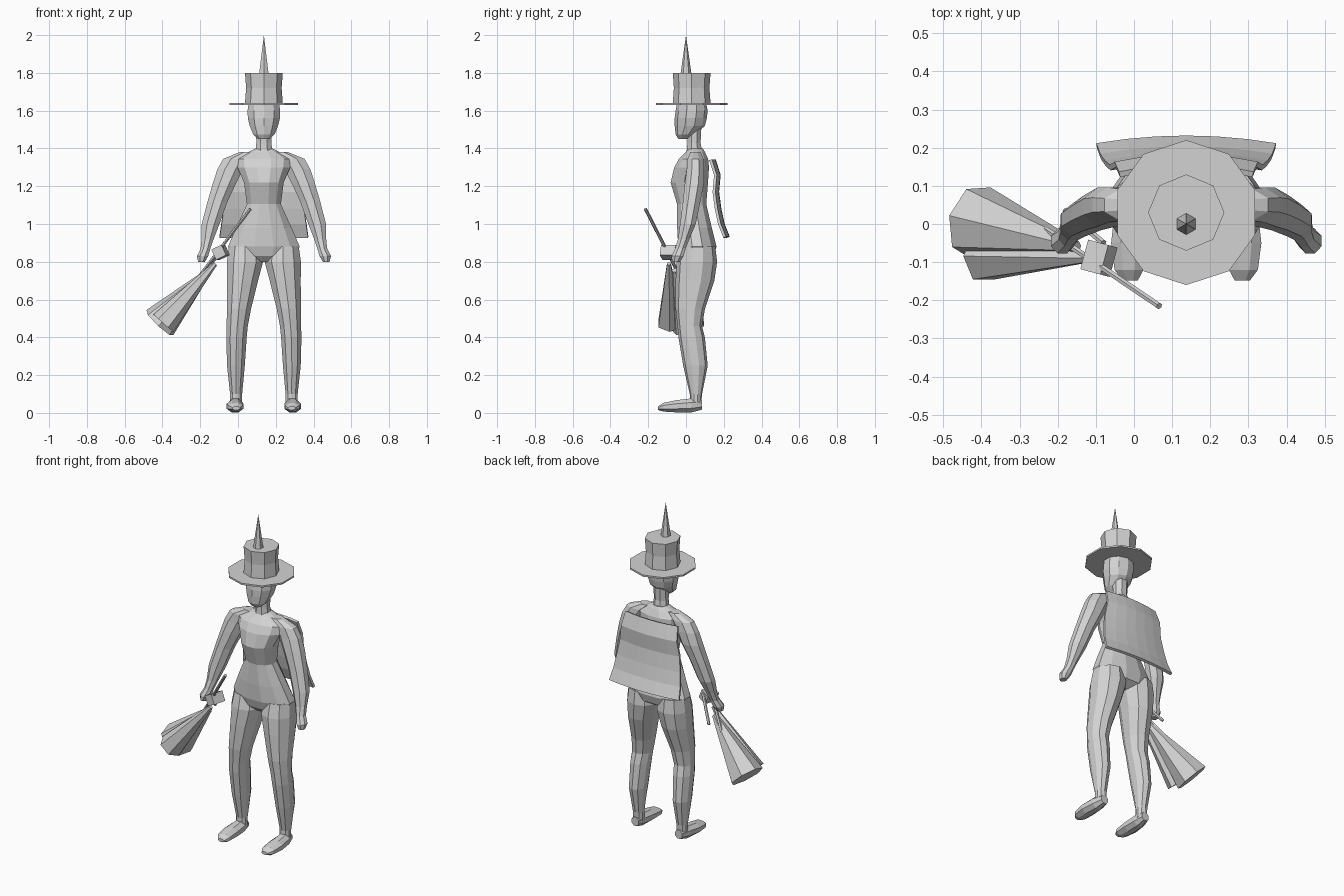
import bpy, bmesh, math
from mathutils import Vector, Matrix

cube = bpy.data.objects.get("Cube")
if cube:
    bpy.data.objects.remove(cube, do_unlink=True)

CX = 0.137  # centre line of the figure

grey = bpy.data.materials.new("plain_grey")
grey.use_nodes = True
colour = (0.65, 0.65, 0.65, 1)
grey.diffuse_color = colour
grey.node_tree.nodes["Principled BSDF"].inputs["Base Color"].default_value = colour


def finish(name, bm):
    """Turn a bmesh into a named, flat shaded grey object."""
    bmesh.ops.recalc_face_normals(bm, faces=bm.faces)
    mesh = bpy.data.meshes.new(name)
    bm.to_mesh(mesh)
    bm.free()
    mesh.materials.append(grey)
    obj = bpy.data.objects.new(name, mesh)
    bpy.context.collection.objects.link(obj)
    return obj


def loft(name, rings, place, sides=10):
    """Skin elliptical rings (t, centre, half width, low, high)."""
    bm = bmesh.new()
    loops = []
    for t, centre, half, low, high in rings:
        loop = []
        for i in range(sides):
            a = math.tau * (i + 0.5) / sides
            u = centre + half * math.cos(a) / math.cos(math.pi / sides)
            v = (low + high) / 2 + (high - low) / 2 * math.sin(a)
            loop.append(bm.verts.new(place(t, u, v)))
        loops.append(loop)
    for lower, upper in zip(loops, loops[1:]):
        for i in range(sides):
            j = (i + 1) % sides
            bm.faces.new((lower[i], lower[j], upper[j], upper[i]))
    bm.faces.new(loops[0])
    bm.faces.new(loops[-1])
    return finish(name, bm)


def upright(side=1):
    return lambda t, u, v: Vector((CX + side * u, v, t))


def lengthwise(side):
    return lambda t, u, v: Vector((CX + side * u, t, v))


def rod(name, start, end, r1, r2, sides):
    """Straight tapered bar between two points."""
    start, end = Vector(start), Vector(end)
    axis = end - start
    bm = bmesh.new()
    matrix = Matrix.Translation((start + end) / 2) @ axis.to_track_quat("Z", "Y").to_matrix().to_4x4()
    bmesh.ops.create_cone(bm, cap_ends=True, segments=sides, radius1=r1,
                          radius2=r2, depth=axis.length, matrix=matrix)
    return finish(name, bm)


# Torso with a sharp under-bust band, then neck and head
loft("torso", [
    (0.80, 0, 0.06, 0.0, 0.10), (0.83, 0, 0.165, -0.03, 0.15),
    (0.88, 0, 0.19, -0.045, 0.165), (0.98, 0, 0.147, -0.05, 0.14),
    (1.105, 0, 0.09, -0.05, 0.11), (1.22, 0, 0.105, -0.085, 0.12),
    (1.30, 0, 0.14, -0.065, 0.125), (1.345, 0, 0.145, -0.04, 0.12),
    (1.385, 0, 0.075, 0.0, 0.10), (1.40, 0, 0.045, 0.01, 0.09),
], upright(), sides=12)
loft("neck", [(1.38, 0, 0.045, 0.0, 0.09), (1.43, 0, 0.04, 0.005, 0.08),
              (1.52, 0, 0.042, 0.005, 0.085)], upright(), sides=8)
loft("head", [
    (1.45, 0, 0.03, -0.04, 0.01), (1.475, 0, 0.057, -0.055, 0.05),
    (1.52, 0, 0.075, -0.06, 0.10), (1.56, 0, 0.085, -0.06, 0.11),
    (1.60, 0, 0.086, -0.055, 0.115), (1.65, 0, 0.08, -0.045, 0.105),
], upright())

# Mirrored limbs
leg = [
    (0.88, 0.10, 0.085, -0.03, 0.155), (0.80, 0.10, 0.096, -0.05, 0.165),
    (0.70, 0.113, 0.082, -0.055, 0.15), (0.55, 0.132, 0.064, -0.055, 0.10),
    (0.46, 0.141, 0.056, -0.045, 0.085), (0.40, 0.145, 0.054, -0.04, 0.10),
    (0.25, 0.148, 0.047, -0.015, 0.115), (0.10, 0.147, 0.032, 0.02, 0.085),
    (0.04, 0.147, 0.032, 0.02, 0.08),
]
foot = [
    (-0.148, 0.147, 0.02, 0.015, 0.035), (-0.12, 0.15, 0.038, 0.005, 0.055),
    (-0.05, 0.153, 0.044, 0, 0.07), (0.03, 0.15, 0.038, 0, 0.08),
    (0.085, 0.147, 0.024, 0.015, 0.07),
]
arm = [
    (1.38, 0.09, 0.04, 0.02, 0.08), (1.345, 0.145, 0.07, 0.005, 0.095),
    (1.29, 0.178, 0.068, 0, 0.10), (1.22, 0.207, 0.062, -0.01, 0.10),
    (1.12, 0.245, 0.053, -0.02, 0.08), (1.0, 0.282, 0.047, -0.035, 0.055),
    (0.92, 0.298, 0.032, -0.045, 0.02), (0.87, 0.309, 0.026, -0.06, 0.0),
    (0.83, 0.325, 0.03, -0.08, -0.01), (0.80, 0.33, 0.018, -0.075, -0.03),
]
for label, side in (("left", 1), ("right", -1)):
    loft(label + "_leg", leg, upright(side))
    loft(label + "_foot", foot, lengthwise(side), sides=8)
    loft(label + "_arm", arm, upright(side), sides=8)

# Hat: wide brim, slightly waisted crown, tall spike
HAT_Y = 0.03
rod("hat_brim", (CX, HAT_Y, 1.63), (CX, HAT_Y, 1.64), 0.19, 0.19, 10)
for label, low, high, r1, r2 in (("hat_crown_base", 1.64, 1.72, 0.1, 0.094),
                                 ("hat_crown_top", 1.72, 1.80, 0.094, 0.1)):
    rod(label, (CX, HAT_Y, low), (CX, HAT_Y, high), r1, r2, 8)
rod("hat_spike", (CX, 0, 1.78), (CX, 0, 2.0), 0.031, 0, 6)

# Cape: a wavy sheet that widens downward and curves round the back
bm = bmesh.new()
rows = []
for z, y in ((1.34, 0.15), (1.26, 0.176), (1.17, 0.168),
             (1.08, 0.18), (1.0, 0.197), (0.93, 0.225)):
    half = 0.175 + (1.34 - z) * 0.146
    rows.append([bm.verts.new((CX + s / 3 * half, y - 0.02 * (s / 3) ** 2, z))
                 for s in range(-3, 4)])
for upper, lower in zip(rows, rows[1:]):
    for i in range(len(upper) - 1):
        bm.faces.new((upper[i], upper[i + 1], lower[i + 1], lower[i]))
cape = finish("cape", bm)
thickness = cape.modifiers.new("thickness", "SOLIDIFY")
thickness.thickness = 0.015
thickness.offset = 0

# Broom: handle, binding block, prongs and two bristle bundles
rod("broom_handle", (0.066, -0.215, 1.08), (-0.23, -0.015, 0.69), 0.009, 0.009, 6)
rod("broom_prong", (-0.08, -0.05, 0.87), (-0.18, 0.035, 0.74), 0.009, 0.009, 6)
bm = bmesh.new()
bmesh.ops.create_cube(bm, size=1, matrix=Matrix.Translation((-0.092, -0.09, 0.85))
                      @ Matrix.Rotation(math.radians(-15), 4, "Z")
                      @ Matrix.Rotation(math.radians(-25), 4, "Y")
                      @ Matrix.Diagonal((0.06, 0.08, 0.06, 1)))
finish("broom_block", bm)
rod("bristles_back", (-0.15, -0.06, 0.755), (-0.415, 0.005, 0.475), 0.015, 0.1, 7)
rod("bristles_front", (-0.12, -0.09, 0.79), (-0.395, -0.085, 0.475), 0.012, 0.07, 6)
